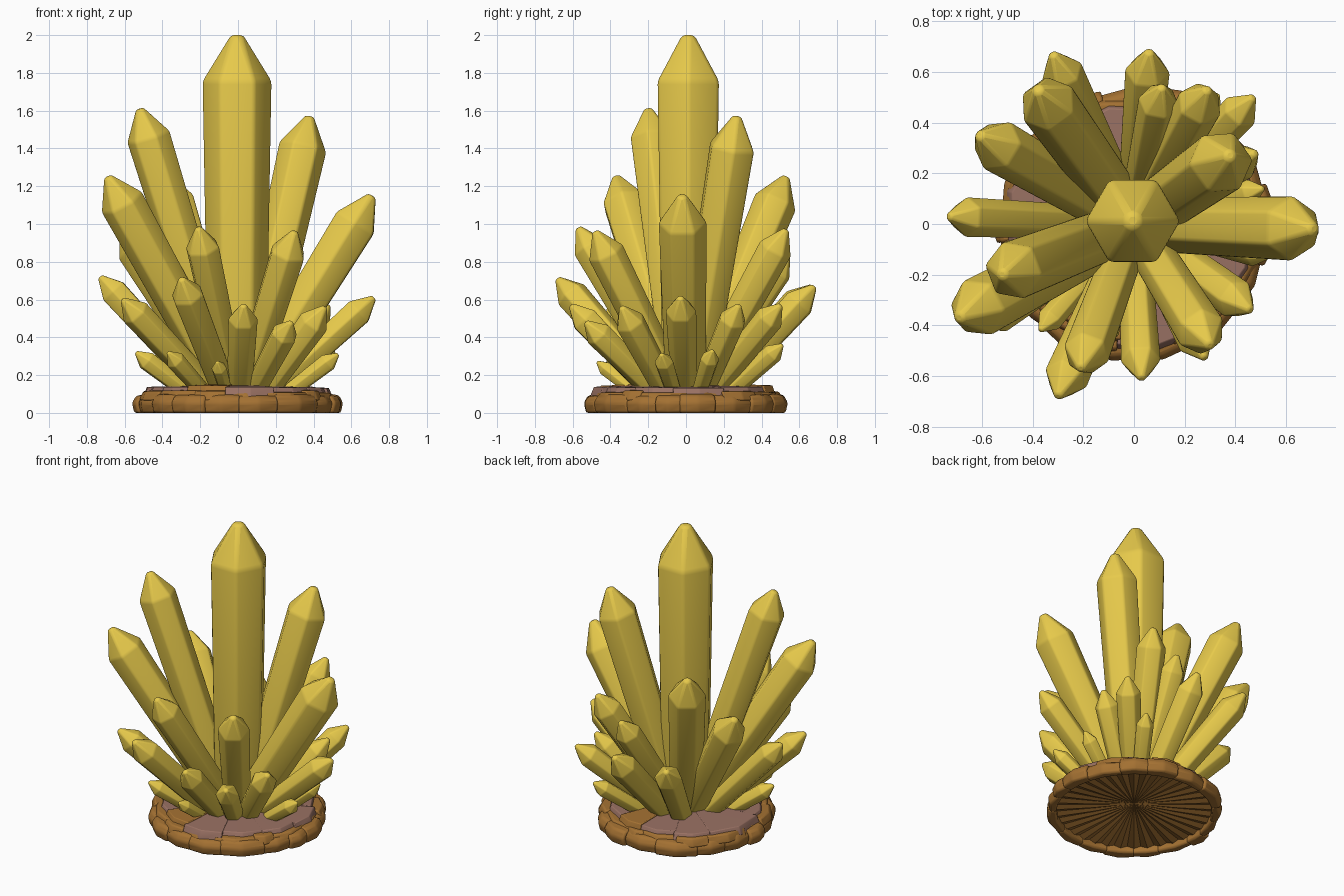
import bpy, bmesh, math, random
from mathutils import Vector

if "Cube" in bpy.data.objects:
    bpy.data.objects.remove(bpy.data.objects["Cube"])

random.seed(4)


def material(name, col):
    m = bpy.data.materials.new(name)
    m.diffuse_color = (*col, 1)
    m.use_nodes = True
    m.node_tree.nodes["Principled BSDF"].inputs["Base Color"].default_value = m.diffuse_color
    return m


YELLOW = material("crystal_yellow", (0.80, 0.59, 0.07))
BROWN = material("rock_brown", (0.37, 0.165, 0.032))
MAUVE = material("rock_mauve", (0.32, 0.165, 0.125))


def finish(name, bm, mats, bevel, angle=30):
    bmesh.ops.recalc_face_normals(bm, faces=bm.faces)
    me = bpy.data.meshes.new(name)
    bm.to_mesh(me)
    bm.free()
    ob = bpy.data.objects.new(name, me)
    bpy.context.collection.objects.link(ob)
    for m in mats:
        me.materials.append(m)
    if bevel:
        mod = ob.modifiers.new("soft_edges", 'BEVEL')
        mod.width, mod.segments = bevel, 2
        mod.limit_method, mod.angle_limit = 'ANGLE', math.radians(20)
    bpy.ops.object.select_all(action='DESELECT')
    ob.select_set(True)
    bpy.context.view_layer.objects.active = ob
    bpy.ops.object.shade_smooth_by_angle(angle=math.radians(angle))
    return ob


def crystal(name, tip, r, start, root_size=0.86):
    """Six-sided point that widens from its root to the shoulder, then closes to a blunt tip."""
    tip, start = Vector(tip), Vector(start)
    axis = tip - start
    length = axis.length
    rot = axis.to_track_quat('Z', 'Y')
    bm = bmesh.new()
    rings = []
    for h, rad in ((0, r * 0.3), (r * 0.9, r * root_size), (length - 1.3 * r, r), (length, r * 0.2)):
        rings.append([bm.verts.new(start + rot @ Vector((rad * math.cos(k * math.pi / 3),
                      rad * math.sin(k * math.pi / 3), h))) for k in range(6)])
    for a, b in zip(rings, rings[1:]):
        for k in range(6):
            bm.faces.new((a[k], a[(k + 1) % 6], b[(k + 1) % 6], b[k]))
    bm.faces.new(rings[0])
    bm.faces.new(rings[-1])
    return finish(name, bm, [YELLOW], r * 0.095, 40)


# crystals: tip position and radius
crystal("centre_crystal", (-0.005, 0.012, 2.0), 0.187, (-0.005, 0.012, 0.10))
TALL = [(-0.52, -0.20, 1.61, 0.12), (0.38, 0.27, 1.57, 0.13), (-0.69, -0.37, 1.25, 0.122),
        (0.71, -0.02, 1.15, 0.13), (-0.38, 0.53, 1.25, 0.118), (-0.61, 0.35, 0.98, 0.108),
        (-0.21, -0.57, 0.98, 0.094), (0.30, -0.48, 0.96, 0.10), (0.29, 0.53, 0.97, 0.093),
        (0.11, 0.54, 0.84, 0.083)]
LOW = [(-0.30, -0.68, 0.71, 0.09), (0.03, -0.61, 0.57, 0.08), (0.28, -0.53, 0.48, 0.074),
       (0.46, -0.34, 0.56, 0.083), (0.72, -0.03, 0.61, 0.083), (0.48, 0.28, 0.57, 0.077),
       (0.47, 0.50, 0.57, 0.077), (0.06, 0.68, 0.67, 0.09), (-0.32, 0.67, 0.67, 0.087),
       (-0.73, 0.03, 0.72, 0.08), (-0.61, -0.40, 0.60, 0.08)]
SMALL = [(-0.37, -0.42, 0.32, 0.052), (-0.11, -0.47, 0.27, 0.042), (0.53, -0.13, 0.31, 0.052),
         (0.51, 0.14, 0.33, 0.052), (0.33, 0.51, 0.36, 0.055), (-0.54, -0.16, 0.32, 0.055)]
for group, items, root, z0 in (("tall", TALL, 0.06, 0.10), ("low", LOW, 0.15, 0.09),
                               ("small", SMALL, 0.25, 0.09)):
    for i, (x, y, z, r) in enumerate(items):
        d = Vector((x, y, 0)).normalized() * root
        crystal(f"{group}_crystal_{i + 1}", (x, y, z), r, (d.x, d.y, z0))


def stone_ring(name, count, inner, outer, z_low, z_in, z_out, jitter, lift, mats, pick, bevel):
    """Ring of uneven wedge stones."""
    bm = bmesh.new()
    cuts = [(k + random.uniform(-0.28, 0.28)) * math.tau / count for k in range(count)]
    cuts.append(cuts[0] + math.tau)
    for k in range(count):
        ro = outer + random.uniform(-jitter, jitter)
        dz = random.uniform(-lift, lift)
        mid = (cuts[k] + cuts[k + 1]) / 2
        vs = []
        for a in (cuts[k] - 0.012, mid, cuts[k + 1] + 0.012):
            swell = 0.014 if a == mid else 0
            for r, z in ((inner, z_low), (ro - 0.012 + swell, z_low), (ro + swell, z_out * 0.6),
                         (ro - 0.022 + swell, z_out + dz), (inner, z_in + dz)):
                vs.append(bm.verts.new((r * math.cos(a), r * math.sin(a), z)))
        idx = pick(k)
        for s in (0, 5):
            for j in range(5):
                n = (j + 1) % 5
                bm.faces.new((vs[s + j], vs[s + n], vs[s + 5 + n], vs[s + 5 + j])).material_index = idx
        for s in (0, 10):
            bm.faces.new(vs[s:s + 5]).material_index = idx
    return finish(name, bm, mats, bevel, 40)


# rocky base: outer rim, brown ledge, mauve slabs around the roots
stone_ring("rim_stones", 17, 0.475, 0.538, 0.0, 0.10, 0.09, 0.015, 0.005, [BROWN], lambda k: 0, 0.012)
stone_ring("ledge_stones", 15, 0.40, 0.515, 0.065, 0.118, 0.112, 0.016, 0.006, [BROWN],
           lambda k: 0, 0.008)
stone_ring("mauve_slabs", 12, 0.10, 0.488, 0.088, 0.15, 0.138, 0.018, 0.008, [BROWN, MAUVE],
           lambda k: 0 if k % 6 == 2 else 1, 0.006)

# pleated underside, rising to the middle
bm = bmesh.new()
N = 72
hub = bm.verts.new((0, 0, 0.07))
edge, mid = [], []
for k in range(N):
    a = k * math.tau / N
    c, s = math.cos(a), math.sin(a)
    lift = 0.014 if k % 2 else 0
    edge.append(bm.verts.new((0.50 * c, 0.50 * s, 0.028 + lift)))
    mid.append(bm.verts.new((0.25 * c, 0.25 * s, 0.044 + lift * 0.7)))
for k in range(N):
    n = (k + 1) % N
    bm.faces.new((edge[n], edge[k], mid[k], mid[n]))
    bm.faces.new((mid[n], mid[k], hub))
top = bm.verts.new((0, 0, 0.14))
for k in range(N):
    bm.faces.new((edge[k], edge[(k + 1) % N], top))
finish("base_underside", bm, [BROWN], 0, 15)
